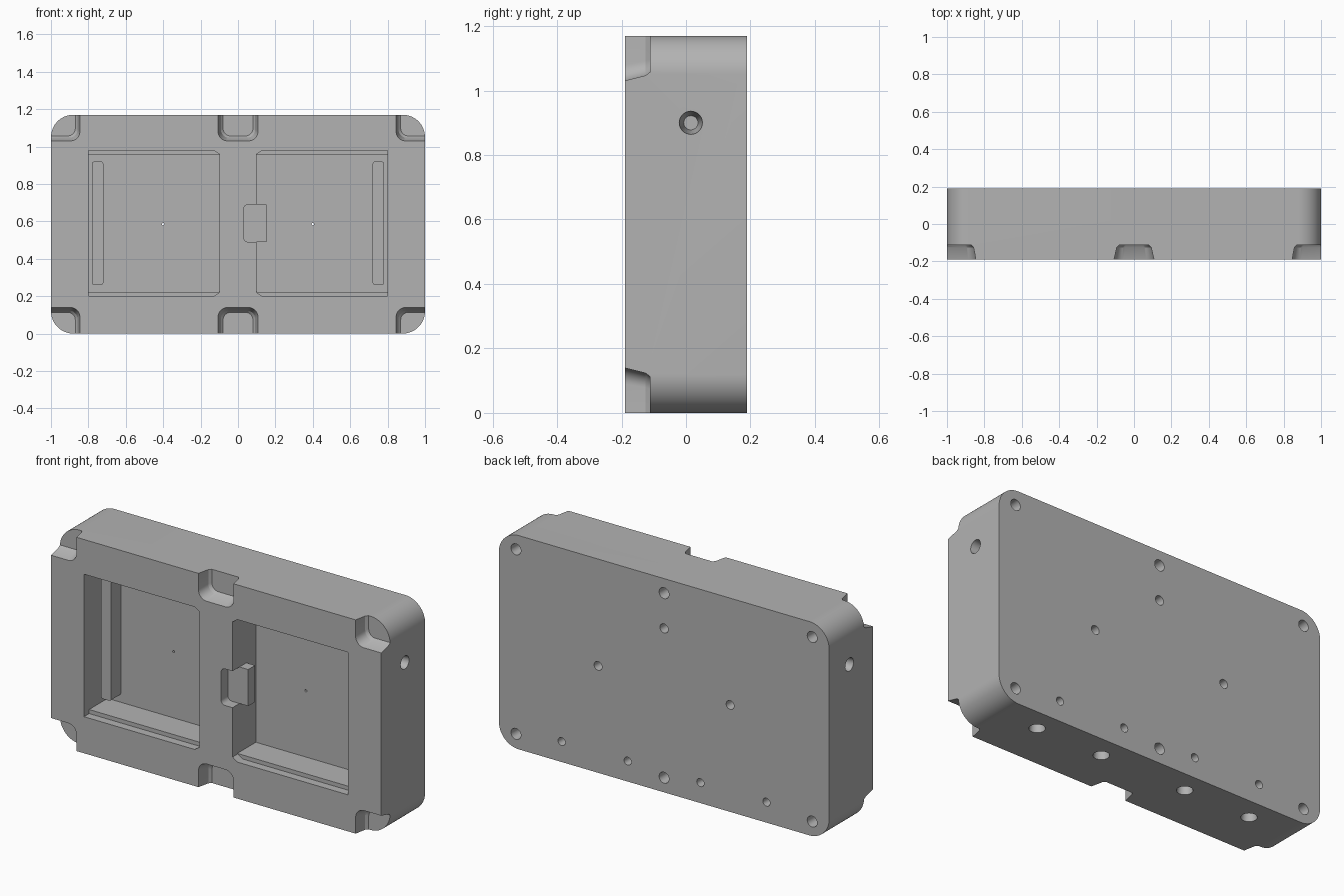
import bpy, bmesh, math
from mathutils import Vector

if "Cube" in bpy.data.objects:
    bpy.data.objects.remove(bpy.data.objects["Cube"], do_unlink=True)

H, D = 1.17, 0.19          # height, half depth
MID = H / 2

grey = bpy.data.materials.new("plain grey")
grey.use_nodes = True
grey.diffuse_color = (0.45, 0.45, 0.45, 1)
grey.node_tree.nodes["Principled BSDF"].inputs["Base Color"].default_value = (0.45, 0.45, 0.45, 1)


def rounded(cx, cz, hx, hz, r, n=10):
    """Rounded rectangle outline in the x-z plane."""
    pts = []
    for k, (sx, sz) in enumerate([(1, 1), (-1, 1), (-1, -1), (1, -1)]):
        for i in range(n + 1):
            a = math.pi / 2 * (k + i / n)
            pts.append((cx + sx * (hx - r) + r * math.cos(a), cz + sz * (hz - r) + r * math.sin(a)))
    return pts


def circle(r, n=28):
    return [(r * math.cos(2 * math.pi * i / n), r * math.sin(2 * math.pi * i / n)) for i in range(n)]


def loft(name, sections):
    """Solid through outlines given as (outline, y)."""
    bm = bmesh.new()
    rings = [[bm.verts.new((x, y, z)) for x, z in pts] for pts, y in sections]
    n = len(rings[0])
    for a, b in zip(rings, rings[1:]):
        for i in range(n):
            bm.faces.new((a[i], a[(i + 1) % n], b[(i + 1) % n], b[i]))
    bm.faces.new(rings[0])
    bm.faces.new(rings[-1])
    bmesh.ops.recalc_face_normals(bm, faces=bm.faces)
    me = bpy.data.meshes.new(name)
    bm.to_mesh(me)
    bm.free()
    ob = bpy.data.objects.new(name, me)
    bpy.context.collection.objects.link(ob)
    me.materials.append(grey)
    return ob


def combine(target, tool, op='DIFFERENCE'):
    """Apply a boolean and discard the tool."""
    tool.hide_render = True
    m = target.modifiers.new("cut", 'BOOLEAN')
    m.operation, m.solver, m.object = op, 'EXACT', tool
    bpy.context.view_layer.objects.active = target
    bpy.ops.object.modifier_apply(modifier=m.name)
    bpy.data.objects.remove(tool, do_unlink=True)


def drill(target, pos, direction, r0, r1, depth):
    """Tapered blind hole, starting at the surface and going along direction."""
    t = loft("drill", [(circle(r0), -0.01), (circle(r0), 0), (circle(r1), depth)])
    t.rotation_mode = 'QUATERNION'
    t.rotation_quaternion = Vector((0, 1, 0)).rotation_difference(Vector(direction))
    t.location = pos
    bpy.context.view_layer.update()
    combine(target, t)


# Main block with rounded corners
body = loft("mould_block", [(rounded(0, MID, 1, MID, 0.12, 16), -D), (rounded(0, MID, 1, MID, 0.12, 16), D)])

# Tapered pry notches: four corners and two middle edges
for cz in (0, H):
    for cx, front, back in ((-1, 0.155, 0.142), (0, 0.107, 0.092), (1, 0.155, 0.142)):
        combine(body, loft("notch", [
            (rounded(cx, cz, front, 0.14, 0.05), -D - 0.002),
            (rounded(cx, cz, back, 0.123, 0.045), -0.125),
            (rounded(cx, cz, back - 0.012, 0.113, 0.04), -0.112)]))


def pocket(s, z0, z1, c):
    return [(s * 0.8, z0), (s * (0.1 + c * 1.5), z0), (s * 0.1, z0 + c),
            (s * 0.1, z1 - c), (s * (0.1 + c * 1.5), z1), (s * 0.8, z1)]


# Two stepped cavities, each with a raised bar on the outer side
for s in (-1, 1):
    combine(body, loft("cavity_rim", [(pocket(s, 0.20, 0.98, 0.02), -D - 0.01), (pocket(s, 0.20, 0.98, 0.02), -D + 0.045)]))
    combine(body, loft("cavity", [(pocket(s, 0.222, 0.958, 0.002), -D - 0.02), (pocket(s, 0.222, 0.958, 0.002), 0.015)]))
    bar = rounded(s * 0.75, 0.59, 0.03, 0.33, 0.012, 4)
    combine(body, loft("cavity_bar", [(bar, -0.07), (bar, 0.03)]), 'UNION')

# Recess in the middle rib and the catch reaching into the cavity
combine(body, loft("catch_recess", [(rounded(0.09, MID + 0.005, 0.06, 0.1, 0.025), -D - 0.01),
                                    (rounded(0.09, MID + 0.005, 0.06, 0.1, 0.025), -0.13)]))
tab = [(0.08, 0.49), (0.153, 0.49), (0.153, 0.69), (0.08, 0.69)]
combine(body, loft("catch_tab", [(tab, -0.13), (tab, -0.07)]), 'UNION')

# Screw holes in the back
for x, z, r in [(-0.897, 0.08, 0.03), (0.897, 0.08, 0.03), (-0.897, 1.09, 0.03), (0.897, 1.09, 0.03),
                (0, 1.09, 0.03), (0, 0.08, 0.03), (0, 0.897, 0.025)]:
    drill(body, (x, D, z), (0, -1, 0), r, r * 0.7, 0.12)
for s in (-1, 1):
    for x in (0.22, 0.62):
        drill(body, (s * x, D, 0.112), (0, -1, 0), 0.022, 0.016, 0.09)
    # Pin holes narrowing to a vent in each cavity floor
    drill(body, (s * 0.4, D, MID), (0, -1, 0), 0.024, 0.018, 0.12)
    drill(body, (s * 0.4, D - 0.11, MID), (0, -1, 0), 0.007, 0.006, 0.08)
    # Holes in the sides and the underside
    drill(body, (s, 0.015, 0.9), (-s, 0, 0), 0.036, 0.022, 0.12)
    for x in (0.26, 0.66):
        drill(body, (s * x, 0.067, 0), (0, 0, 1), 0.04, 0.03, 0.08)

# Smooth the rounded surfaces, keep edges sharp
bpy.ops.object.select_all(action='DESELECT')
body.select_set(True)
bpy.context.view_layer.objects.active = body
bpy.ops.object.shade_smooth_by_angle(angle=math.radians(25))
